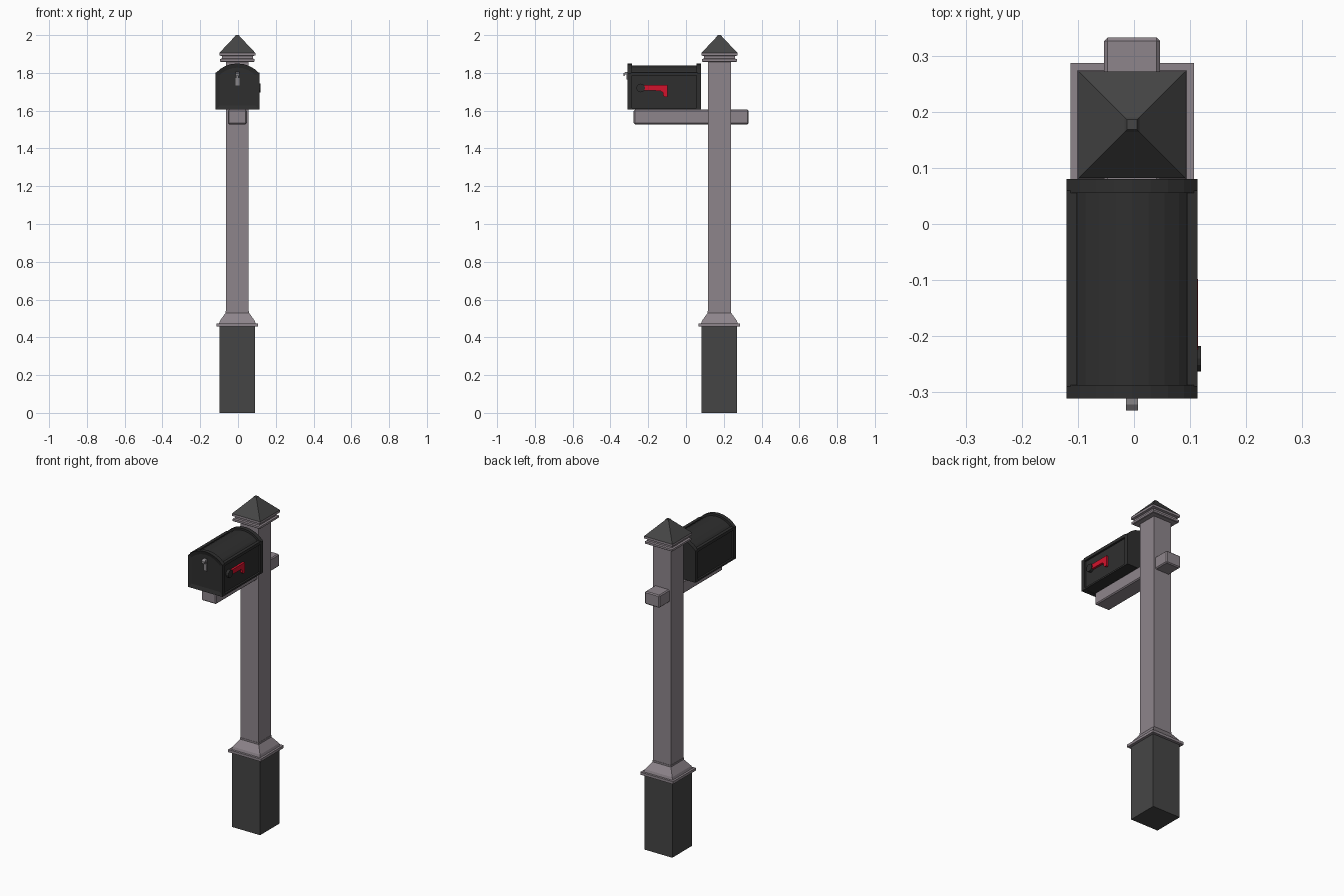
import bpy, bmesh, math

if "Cube" in bpy.data.objects:
    bpy.data.objects.remove(bpy.data.objects["Cube"])

CX, PY = -0.0035, 0.177   # shared centre line, post centre in y


def material(name, rgb):
    m = bpy.data.materials.new(name)
    m.diffuse_color = (*rgb, 1)
    m.use_nodes = True
    m.node_tree.nodes["Principled BSDF"].inputs["Base Color"].default_value = m.diffuse_color
    return m


WOOD = material("painted_wood", (0.27, 0.235, 0.26))
DARK = material("dark_grey", (0.06, 0.06, 0.06))
BLACK = material("black_metal", (0.028, 0.028, 0.028))
RED = material("flag_red", (0.65, 0.006, 0.025))
STEEL = material("steel", (0.25, 0.24, 0.25))


def finish(bm, name, mat):
    bmesh.ops.recalc_face_normals(bm, faces=bm.faces)
    me = bpy.data.meshes.new(name)
    bm.to_mesh(me)
    bm.free()
    ob = bpy.data.objects.new(name, me)
    me.materials.append(mat)
    bpy.context.collection.objects.link(ob)
    return ob


def box(name, mat, x, y, z, bevel=0):
    """Box from (min, max) ranges, x relative to the centre line."""
    bm = bmesh.new()
    bmesh.ops.create_cube(bm, size=1)
    for v in bm.verts:
        v.co = [r[0] + (c + 0.5) * (r[1] - r[0]) for c, r in zip(v.co, (x, y, z))]
        v.co.x += CX
    if bevel:
        bmesh.ops.bevel(bm, geom=bm.edges[:], offset=bevel, segments=1, affect='EDGES')
    return finish(bm, name, mat)


def square_stack(name, mat, profile):
    """Square rings (half width, z) lofted around the post axis."""
    bm = bmesh.new()
    rings = [[bm.verts.new((CX + sx * h, PY + sy * h, z))
              for sx, sy in ((-1, -1), (1, -1), (1, 1), (-1, 1))] for h, z in profile]
    for a, b in zip(rings, rings[1:]):
        for i in range(4):
            j = (i + 1) % 4
            bm.faces.new((a[i], a[j], b[j], b[i]))
    bm.faces.new(rings[0])
    bm.faces.new(rings[-1])
    return finish(bm, name, mat)


def extrude(name, mat, pts, axis, a, b, inset=0, depth=0):
    """Extrude a 2D outline along x or y; optionally recess the face at a."""
    bm = bmesh.new()
    put = (lambda p, t: (CX + t, p[0], p[1])) if axis == 'x' else (lambda p, t: (CX + p[0], t, p[1]))
    lo = [bm.verts.new(put(p, a)) for p in pts]
    hi = [bm.verts.new(put(p, b)) for p in pts]
    face = bm.faces.new(lo)
    bm.faces.new(hi)
    for i in range(len(pts)):
        j = (i + 1) % len(pts)
        bm.faces.new((lo[i], lo[j], hi[j], hi[i]))
    if inset:
        bmesh.ops.recalc_face_normals(bm, faces=bm.faces)
        bmesh.ops.inset_region(bm, faces=[face], thickness=inset, use_even_offset=True)
        bmesh.ops.translate(bm, verts=face.verts, vec=(0, depth, 0))
    return finish(bm, name, mat)


def arch(half, bottom, shoulder, top, n=8):
    """Mailbox outline: straight sides under a shallow circular arch."""
    rise = top - shoulder
    r = (half * half + rise * rise) / (2 * rise)
    a = math.asin(half / r)
    arc = [(r * math.sin(a - 2 * a * i / n), top - r + r * math.cos(a - 2 * a * i / n))
           for i in range(n + 1)]
    return [(-half, bottom), (half, bottom)] + arc


# Post, base and caps
square_stack("post_base", DARK, [(0.094, 0), (0.094, 0.457)])
square_stack("base_collar", WOOD, [(0.11, 0.457), (0.11, 0.473), (0.097, 0.473), (0.092, 0.488),
                                   (0.062, 0.53), (0.062, 0.54)])
square_stack("post", WOOD, [(0.06, 0.53), (0.06, 1.87)])
square_stack("post_cap_trim", WOOD, [(0.088, 1.858), (0.092, 1.861), (0.092, 1.873), (0.082, 1.876),
                                     (0.082, 1.889), (0.095, 1.892), (0.095, 1.906)])
square_stack("post_cap_roof", DARK, [(0.095, 1.906), (0.013, 1.993), (0.009, 2.0)])

# Support arm
box("support_arm", WOOD, (-0.05, 0.05), (-0.277, 0.332), (1.528, 1.605), 0.006)

# Mailbox: body, end rims and side frames
extrude("mailbox_body", BLACK, arch(0.105, 1.607, 1.79, 1.838), 'y', -0.295, 0.07)
rim = arch(0.1165, 1.605, 1.797, 1.85)
extrude("mailbox_door", BLACK, rim, 'y', -0.311, -0.287, 0.022, 0.007)
extrude("mailbox_back", BLACK, rim, 'y', 0.08, 0.055)
for side, s in (("left", -1), ("right", 1)):
    xs = sorted((s * 0.098, s * 0.1165))
    box(f"upper_rail_{side}", BLACK, xs, (-0.29, 0.06), (1.785, 1.803))
    box(f"lower_rail_{side}", BLACK, xs, (-0.29, 0.06), (1.605, 1.615))

# Door handle
box("handle_plate", STEEL, (-0.011, 0.011), (-0.311, -0.302), (1.732, 1.772))
box("handle_stem", STEEL, (-0.007, 0.007), (-0.314, -0.302), (1.765, 1.80))
extrude("handle_hook", STEEL, [(-0.305, 1.793), (-0.305, 1.805), (-0.322, 1.804), (-0.332, 1.797),
                               (-0.332, 1.784), (-0.326, 1.784), (-0.322, 1.792)], 'x', -0.011, 0.011)

# Signal flag and its pivot
extrude("flag", RED, [(-0.24, 1.707), (-0.24, 1.735), (-0.098, 1.735), (-0.098, 1.672), (-0.112, 1.672),
                      (-0.122, 1.68), (-0.122, 1.695), (-0.135, 1.705)], 'x', 0.103, 0.118)
pivot = [(-0.24 + 0.023 * math.cos(i * math.pi / 6), 1.72 + 0.023 * math.sin(i * math.pi / 6))
         for i in range(12)]
extrude("flag_pivot", BLACK, pivot, 'x', 0.1, 0.1225)
